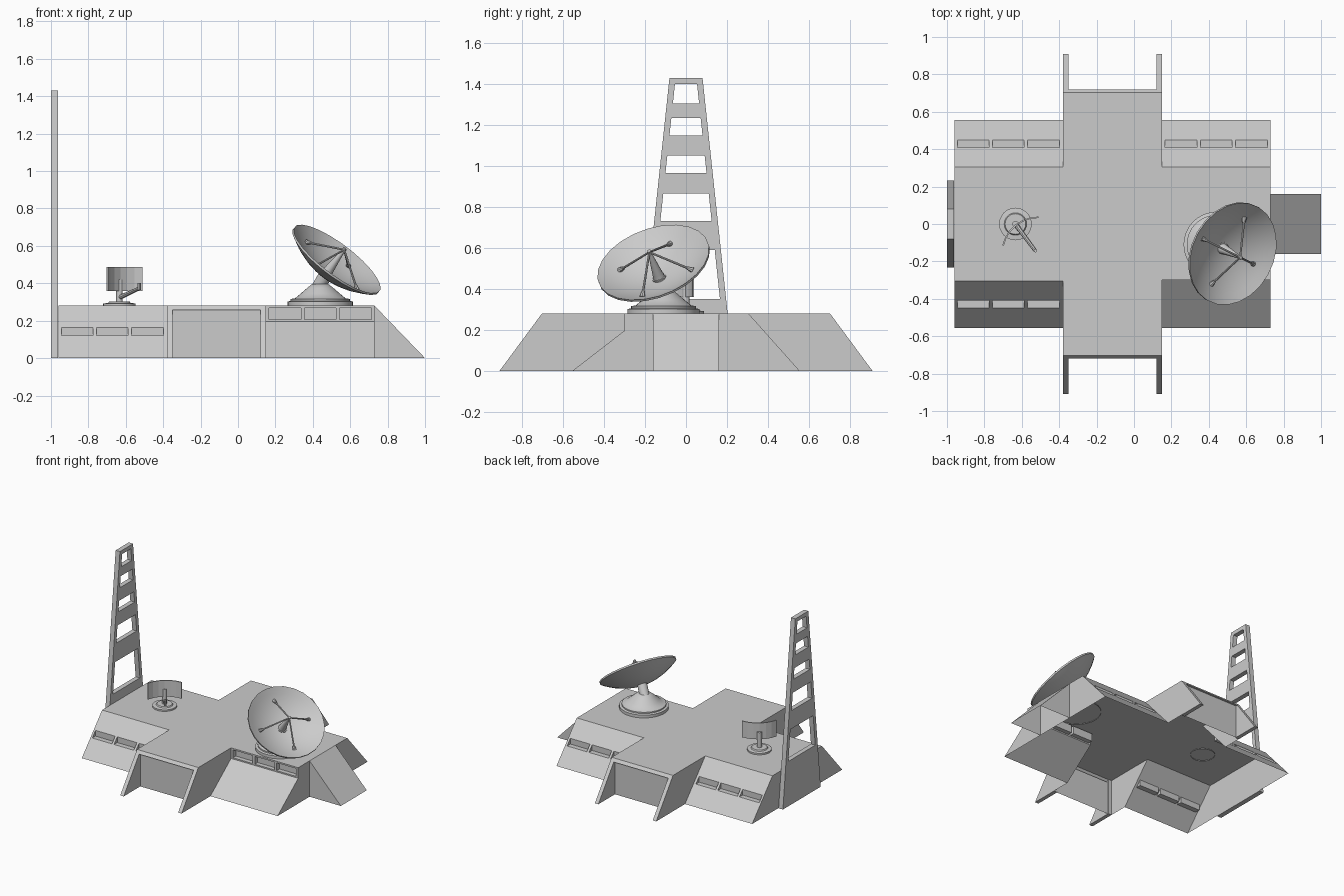
import bpy, bmesh, math
from mathutils import Vector, Matrix

if "Cube" in bpy.data.objects:
    bpy.data.objects.remove(bpy.data.objects["Cube"])

grey = bpy.data.materials.new("light grey")
grey.diffuse_color = (0.6, 0.6, 0.6, 1)
grey.use_nodes = True
grey.node_tree.nodes["Principled BSDF"].inputs["Base Color"].default_value = grey.diffuse_color


def finish(name, bm, smooth=False):
    bmesh.ops.recalc_face_normals(bm, faces=bm.faces)
    me = bpy.data.meshes.new(name)
    bm.to_mesh(me)
    bm.free()
    me.materials.append(grey)
    ob = bpy.data.objects.new(name, me)
    bpy.context.collection.objects.link(ob)
    if smooth:
        bpy.context.view_layer.objects.active = ob
        bpy.ops.object.select_all(action='DESELECT')
        ob.select_set(True)
        bpy.ops.object.shade_smooth_by_angle(angle=math.radians(35))
    return ob


def prism(name, yz, x0, x1):
    """Extrude a (y, z) profile along x."""
    bm = bmesh.new()
    a = [bm.verts.new((x0, y, z)) for y, z in yz]
    b = [bm.verts.new((x1, y, z)) for y, z in yz]
    n = len(yz)
    bm.faces.new(a)
    bm.faces.new(b[::-1])
    for i in range(n):
        j = (i + 1) % n
        bm.faces.new((a[i], a[j], b[j], b[i]))
    return finish(name, bm)


def box(name, x0, x1, y0, y1, z0, z1):
    return prism(name, [(y0, z0), (y1, z0), (y1, z1), (y0, z1)], x0, x1)


def lathe(name, prof, n, loc, axis=(0, 0, 1)):
    """Revolve an (r, t) profile round an axis through loc."""
    rot = Vector((0, 0, 1)).rotation_difference(Vector(axis)).to_matrix().to_4x4()
    bm = bmesh.new()
    vs = [bm.verts.new((r, 0, t)) for r, t in prof]
    es = [bm.edges.new(p) for p in zip(vs, vs[1:])]
    bmesh.ops.spin(bm, geom=vs + es, cent=(0, 0, 0), axis=(0, 0, 1),
                   angle=2 * math.pi, steps=n)
    bmesh.ops.remove_doubles(bm, verts=bm.verts, dist=1e-5)
    bm.transform(Matrix.Translation(loc) @ rot)
    return finish(name, bm, True)


def rod(name, a, b, r0, r1, n=10):
    a, b = Vector(a), Vector(b)
    h = (b - a).length
    return lathe(name, [(0, 0), (r0, 0), (r1, h), (0, h)], n, a, b - a)


def boolean(ob, other, op):
    m = ob.modifiers.new("cut", 'BOOLEAN')
    m.operation, m.object, m.solver = op, other, 'EXACT'
    dg = bpy.context.evaluated_depsgraph_get()
    me = bpy.data.meshes.new_from_object(ob.evaluated_get(dg))
    ob.modifiers.clear()
    ob.data = me
    bpy.data.objects.remove(other)


H = 0.28
# Hull: cross wing, two side blocks and the end ramp
hull = prism("base_hull", [(-.705, 0), (.705, 0), (.705, .257), (.72, .257), (.703, H),
                           (-.703, H), (-.72, .257), (-.705, .257)], -.38, .15)
boolean(hull, prism("left_block", [(-.555, 0), (.555, 0), (.305, H), (-.305, H)],
                    -.96, -.37), 'UNION')
boolean(hull, prism("right_block", [(-.555, 0), (.555, 0), (.305, H), (-.30, H), (-.30, .197)],
                    .14, .73), 'UNION')

# Window notches
for i in range(3):
    for x0, side in ((-.945, -1), (-.945, 1), (.167, 1)):
        x = x0 + .188 * i
        y0, y1 = sorted((side * .408, side * .65))
        boolean(hull, box("cutter", x, x + .17, y0, y1, .12, .168), 'DIFFERENCE')
    x = .167 + .188 * i
    boolean(hull, box("cutter", x, x + .17, -.4, -.265, .207, .268), 'DIFFERENCE')


def open_bottom(ob):
    bm = bmesh.new()
    bm.from_mesh(ob.data)
    low = [f for f in bm.faces if all(abs(v.co.z) < 1e-4 for v in f.verts)]
    bmesh.ops.delete(bm, geom=low, context='FACES')
    bm.to_mesh(ob.data)
    bm.free()


open_bottom(hull)

# End ramp, open underneath
bm = bmesh.new()
v = {(s, k): bm.verts.new(p) for s in (-1, 1)
     for k, p in enumerate(((.73, .16 * s, 0), (1, .16 * s, 0), (.73, .16 * s, H)))}
for s in (-1, 1):
    bm.faces.new([v[s, k] for k in range(3)])
bm.faces.new((v[-1, 1], v[1, 1], v[1, 2], v[-1, 2]))
finish("end_ramp", bm)

# Sloping fins either side of the doors
for s in (-1, 1):
    for x in (-.38, .12):
        prism("door_fin", [(s * .70, 0), (s * .91, 0), (s * .703, H), (s * .70, H)], x, x + .03)

# Lattice tower: two tapering legs and the cross panels between the openings
half = lambda z: .233 - .1065 * z
TOP = 1.43
for s in (-1, 1):
    prism("tower_leg", [(s * half(0), 0), (s * half(TOP), TOP),
                        (s * (half(TOP) - .03), TOP), (s * (half(0) - .03), 0)], -1, -.963)
for z0, z1 in ((0, .35), (.59, .732), (.865, .967), (1.05, 1.148), (1.235, 1.305), (1.4, TOP)):
    a, b = half(z0) - .03, half(z1) - .03
    prism("tower_panel", [(-a, z0), (a, z0), (b, z1), (-b, z1)], -1, -.963)

# Large dish
n = Vector((.577, -.288, .764)).normalized()
p = Vector((.446, .894, 0)).normalized()
d = p.cross(n).normalized()
C = Vector((.53, -.16, .53))
R, D, N = .285, .10, 24
bowl = lambda r: -D * (1 - (r / R) ** 2)
rs = [R * k / 7 for k in range(8)]
lathe("large_dish", [(r, bowl(r)) for r in rs] +
      [(r, bowl(r) - .012) for r in reversed(rs)], N, C, n)
focus = C + n * .065
rod("dish_horn", C + n * -.1, C + n * -.075, .03, .026, 14)
rod("dish_horn_cone", C + n * -.076, focus, .026, .008, 14)
for u in (p, -p, d, -d):
    foot = C + u * .2 + n * bowl(.2)
    rod("feed_strut", foot, focus, .006, .005, 8)
    tip = foot + (focus - foot).normalized() * .03
    rod("strut_foot", foot, tip, .014, .008, 8)
lathe("feed_tip", [(0, -.012), (.011, -.006), (.011, .008), (0, .014)], 10, focus, n)

# Large dish mount
lathe("dish_mount", [(.175, H - .005), (.175, .302), (.158, .306), (.158, .316), (.135, .32),
                     (.105, .345), (.07, .375), (.045, .395), (0, .40)], 32, (.44, -.11, 0))
rod("dish_arm", (.425, -.10, .37), C + n * -.095, .036, .036, 14)

# Small antenna: mount, post, curved reflector and feed arm
S = Vector((-.634, 0, 0))
lathe("small_mount", [(.087, H - .005), (.087, .292), (.06, .295), (.055, .303), (0, .303)], 24, S)
rod("small_post", S + Vector((0, 0, .30)), S + Vector((0, 0, .42)), .017, .017, 12)
ang = math.atan2(.78, -.62)
bm = bmesh.new()
rings = []
for k in range(7):
    t = ang + math.radians(38.5) * (k / 3 - 1)
    rings.append([bm.verts.new((-.511 + r * math.cos(t), -.158 + r * math.sin(t), z))
                  for r, z in ((.19, .36), (.198, .36), (.198, .487), (.19, .487))])
for a, b in zip(rings, rings[1:]):
    for i in range(4):
        j = (i + 1) % 4
        bm.faces.new((a[i], a[j], b[j], b[i]))
bm.faces.new(rings[0])
bm.faces.new(rings[-1][::-1])
finish("small_reflector", bm)
rod("small_feed_arm", (-.63, -.005, .325), (-.53, -.14, .372), .013, .010, 8)
rod("small_feed", (-.527, -.143, .365), (-.527, -.143, .402), .009, .009, 8)
